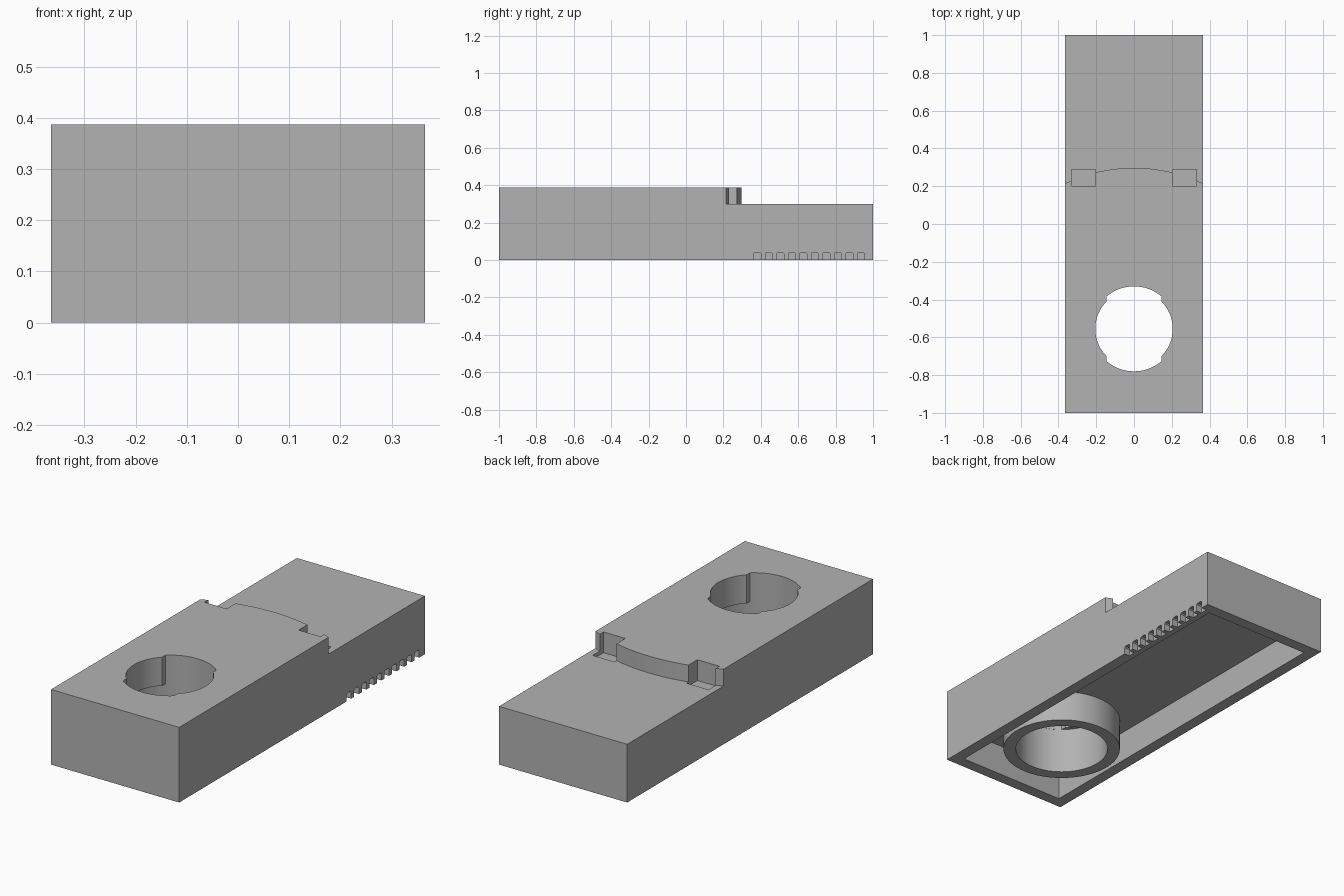
import bpy
import bmesh
from math import sin, cos, radians, sqrt
from mathutils import Vector

if "Cube" in bpy.data.objects:
    bpy.data.objects.remove(bpy.data.objects["Cube"])

HALF_W, HALF_L, TOP, STEP = 0.365, 1.0, 0.387, 0.30
WALL, CEILING = 0.06, 0.16
HOLE_Y, BORE, LIP = -0.555, 0.225, 0.205

grey = bpy.data.materials.new("plain_grey")
grey.use_nodes = True
grey.diffuse_color = (0.45, 0.45, 0.45, 1)
grey.node_tree.nodes["Principled BSDF"].inputs["Base Color"].default_value = grey.diffuse_color


def prism(name, outline, lo, hi, along_x=False):
    """Extrude a 2D outline (xy along z, or yz along x)."""
    def place(a, b, c):
        return (c, a, b) if along_x else (a, b, c)
    bm = bmesh.new()
    face = bm.faces.new([bm.verts.new(place(a, b, lo)) for a, b in outline])
    new = bmesh.ops.extrude_face_region(bm, geom=[face])["geom"]
    shift = Vector(place(0, 0, hi - lo))
    for v in new:
        if isinstance(v, bmesh.types.BMVert):
            v.co += shift
    bmesh.ops.recalc_face_normals(bm, faces=bm.faces)
    mesh = bpy.data.meshes.new(name)
    bm.to_mesh(mesh)
    bm.free()
    mesh.materials.append(grey)
    obj = bpy.data.objects.new(name, mesh)
    bpy.context.collection.objects.link(obj)
    return obj


def rect(x0, x1, y0, y1):
    return [(x0, y0), (x1, y0), (x1, y1), (x0, y1)]


def circle(r):
    return [(r * cos(radians(a)), HOLE_Y + r * sin(radians(a))) for a in range(0, 360, 5)]


def combine(target, tool, operation="DIFFERENCE"):
    tool.hide_render = True
    bpy.context.view_layer.objects.active = target
    mod = target.modifiers.new("combine", "BOOLEAN")
    mod.operation, mod.solver, mod.object = operation, "EXACT", tool
    bpy.ops.object.modifier_apply(modifier=mod.name)
    bpy.data.objects.remove(tool)


# Main block
body = prism("body", rect(-HALF_W, HALF_W, -HALF_L, HALF_L), 0, TOP)

# Lower rear deck with a curved front edge
R = 0.85
xs = [-0.4 + 0.8 * i / 32 for i in range(33)]
arc = [(x, 0.297 - R + sqrt(R * R - x * x)) for x in xs]
combine(body, prism("rear_step", arc + [(0.4, 1.1), (-0.4, 1.1)], STEP, 0.5))

# Square pockets at both ends of the curved edge
for x in (-0.33, 0.205):
    combine(body, prism("pocket", rect(x, x + 0.125, 0.2, 0.288), 0.28, 0.5))

# Hollow underside
inx, iny = HALF_W - WALL, HALF_L - WALL
combine(body, prism("cavity", rect(-inx, inx, -iny, iny), -0.1, CEILING))

# Round sleeve under the hole
combine(body, prism("sleeve", circle(0.287), 0, 0.2), "UNION")
combine(body, prism("bore", circle(BORE + 0.001), -0.1, 0.24))

# Keyed opening: wide arcs front and back, narrower at the sides
keyed = []
for start, end, r in ((-45, 45, LIP), (50, 130, BORE), (135, 225, LIP), (230, 310, BORE)):
    for a in range(start, end + 1, 5):
        keyed.append((r * cos(radians(a)), HOLE_Y + r * sin(radians(a))))
combine(body, prism("keyed_opening", keyed, 0.2, 0.5))

# Row of small grip notches along one lower edge
for i in range(10):
    y, w, h, c = 0.363 + 0.0615 * i, 0.037, 0.041, 0.006
    outline = [(y, -0.05), (y + w, -0.05), (y + w, h - c), (y + w - c, h), (y + c, h), (y, h - c)]
    combine(body, prism("grip_notch", outline, HALF_W - 0.03, HALF_W + 0.05, True))

# Smooth the round walls, keep corners sharp
bpy.ops.object.select_all(action="DESELECT")
body.select_set(True)
bpy.context.view_layer.objects.active = body
bpy.ops.object.shade_smooth_by_angle(angle=radians(25))
